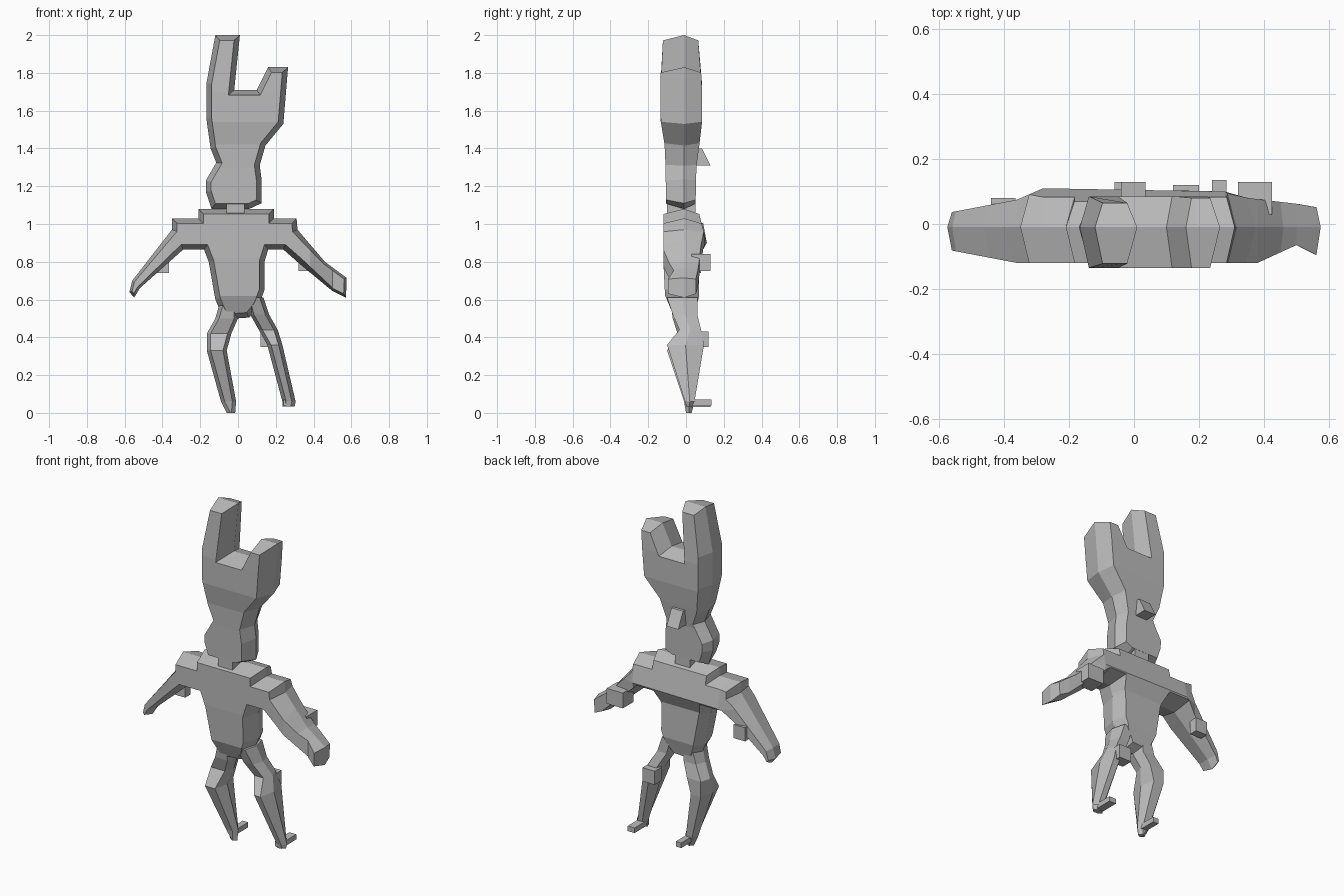
import bpy, bmesh
from mathutils import Vector

cube = bpy.data.objects.get("Cube")
if cube:
    bpy.data.objects.remove(cube, do_unlink=True)

grey = bpy.data.materials.new("plain grey")
grey.use_nodes = True
COLOUR = (0.5, 0.5, 0.5, 1)
grey.diffuse_color = COLOUR
grey.node_tree.nodes["Principled BSDF"].inputs["Base Color"].default_value = COLOUR


def lerp(table, t):
    """Piecewise linear lookup in (key, value) pairs."""
    if t <= table[0][0]:
        return table[0][1]
    for (a, va), (b, vb) in zip(table, table[1:]):
        if t <= b:
            return va + (vb - va) * (t - a) / (b - a)
    return table[-1][1]


def finish(name, bm):
    bmesh.ops.recalc_face_normals(bm, faces=bm.faces)
    mesh = bpy.data.meshes.new(name)
    bm.to_mesh(mesh)
    bm.free()
    mesh.materials.append(grey)
    obj = bpy.data.objects.new(name, mesh)
    bpy.context.collection.objects.link(obj)
    return obj


def inset(points, depth):
    """Move a clockwise outline inwards, with limited mitres."""
    result = []
    pts = [Vector(p) for p in points]
    for i, p in enumerate(pts):
        e1 = (p - pts[i - 1]).normalized()
        e2 = (pts[(i + 1) % len(pts)] - p).normalized()
        n1, n2 = Vector((e1.y, -e1.x)), Vector((e2.y, -e2.x))
        d = depth(p)
        result.append(p + (n1 + n2) * d / max(1 + n1.dot(n2), 0.5))
    return result


def slab(name, outline, depth, levels, x_levels, front, back, middle=-0.01):
    """Bevelled sheet: widest in the middle, shaped front and back."""
    bm = bmesh.new()
    inner = inset(outline, depth)
    rings = [[bm.verts.new((p[0], y, p[1])) for p in ring]
             for y, ring in ((-1, inner), (0, outline), (1, inner))]
    n = len(outline)
    for a, b in zip(rings, rings[1:]):
        for i in range(n):
            j = (i + 1) % n
            bm.faces.new((a[i], a[j], b[j], b[i]))
    bm.faces.new(rings[0])
    bm.faces.new(rings[2])
    cuts = [((0, 0, z), (0, 0, 1)) for z in levels] + [((x, 0, 0), (1, 0, 0)) for x in x_levels]
    for co, no in cuts:
        bmesh.ops.bisect_plane(bm, geom=bm.verts[:] + bm.edges[:] + bm.faces[:],
                               plane_co=co, plane_no=no)
    for v in bm.verts:
        side = v.co.y
        edge = front(v.co) if side < 0 else back(v.co)
        v.co.y = middle + (edge - middle) * abs(side)
    return finish(name, bm)


def loft(name, rings, bevel=0.02):
    """Six-sided limb from rings of (z, left x, right x, front y, back y)."""
    bm = bmesh.new()
    loops = []
    for z, x0, x1, y0, y1 in rings:
        ym = (y0 + y1) / 2
        pts = ((x0, ym), (x0 + bevel, y0), (x1 - bevel, y0),
               (x1, ym), (x1 - bevel, y1), (x0 + bevel, y1))
        loops.append([bm.verts.new((x, y, z)) for x, y in pts])
    for a, b in zip(loops, loops[1:]):
        for i in range(6):
            j = (i + 1) % 6
            bm.faces.new((a[i], a[j], b[j], b[i]))
    bm.faces.new(loops[0])
    bm.faces.new(loops[-1])
    return finish(name, bm)


def block(name, low, high, slope=0.0):
    """Box between two corners; slope lowers its far upper edge inwards."""
    bm = bmesh.new()
    bmesh.ops.create_cube(bm, size=1)
    for v in bm.verts:
        top = v.co.z > 0
        far = v.co.y > 0
        v.co = Vector([h if c > 0 else l for c, l, h in zip(v.co, low, high)])
        if top and far:
            v.co.y -= slope
    return finish(name, bm)


# Head with two uneven ears
head = [(-0.12, 2.0), (0.01, 2.0), (-0.02, 1.71), (0.1, 1.71), (0.16, 1.83), (0.265, 1.83),
        (0.24, 1.53), (0.145, 1.415), (0.115, 1.31), (0.125, 1.235), (0.125, 1.11),
        (0.06, 1.08), (-0.14, 1.08), (-0.17, 1.17), (-0.17, 1.23), (-0.115, 1.325),
        (-0.145, 1.4), (-0.167, 1.555), (-0.167, 1.745)]
head_front = [(1.08, -0.105), (1.4, -0.11), (1.55, -0.135), (1.8, -0.135), (2, -0.12)]
head_back = [(1.08, 0.05), (1.3, 0.055), (1.53, 0.085), (1.75, 0.085), (1.97, 0.065)]
slab("head_and_ears", head, lambda p: 0.028, (1.3, 1.42, 1.54, 1.7), (),
     lambda c: lerp(head_front, c.z), lambda c: lerp(head_back, c.z))
block("nose", (-0.04, 0.03, 1.31), (0.035, 0.13, 1.4), 0.045)
block("neck", (-0.06, -0.1, 1.03), (0.035, 0.05, 1.12))

# Torso with stepped shoulders and both arms
torso = [(-0.21, 1.08), (0.19, 1.08), (0.19, 1.03), (0.31, 1.03), (0.315, 0.97), (0.46, 0.8),
         (0.575, 0.715), (0.572, 0.61), (0.5, 0.645), (0.325, 0.79), (0.24, 0.865),
         (0.16, 0.865), (0.14, 0.8), (0.14, 0.65), (0.11, 0.57), (0.06, 0.505),
         (-0.075, 0.495), (-0.12, 0.6), (-0.155, 0.8), (-0.18, 0.865), (-0.29, 0.865),
         (-0.52, 0.66), (-0.55, 0.61), (-0.575, 0.64), (-0.56, 0.7), (-0.35, 0.97), (-0.35, 1.03),
         (-0.21, 1.03)]
side_front = [(-0.57, -0.08), (-0.36, -0.12), (0.38, -0.12), (0.5, -0.065), (0.56, -0.095)]
side_back = [(-0.57, 0.035), (-0.36, 0.075), (-0.28, 0.11), (0.05, 0.105), (0.28, 0.1),
             (0.35, 0.08), (0.52, 0.06), (0.57, 0.05)]
trunk_front = [(0.5, -0.06), (0.62, -0.11), (0.75, -0.12)]
trunk_back = [(0.5, 0.04), (0.62, 0.07), (0.82, 0.065), (0.9, 0.11), (1.05, 0.07)]


def body_back(c):
    side = lerp(side_back, c.x)
    return min(side, lerp(trunk_back, c.z)) if abs(c.x) < 0.3 else side


def body_front(c):
    side = lerp(side_front, c.x)
    return max(side, lerp(trunk_front, c.z)) if abs(c.x) < 0.3 else side


slab("torso_and_arms", torso, lambda p: 0.027 if abs(p.x) < 0.45 else 0.013,
     (0.62, 0.82, 0.9), (-0.36, -0.28, 0.28, 0.38, 0.5), body_front, body_back)

# Legs, with the knees pushed forward and back
loft("right_leg", [(0.57, -0.1, 0.0, -0.08, 0.05), (0.5, -0.12, -0.0, -0.07, 0.05),
                   (0.42, -0.165, -0.035, -0.045, 0.07), (0.33, -0.165, -0.06, -0.1, 0.07),
                   (0.06, -0.09, -0.01, -0.01, 0.045), (0.0, -0.06, -0.015, 0.0, 0.03)])
loft("left_leg", [(0.61, 0.04, 0.135, -0.1, 0.06), (0.52, 0.065, 0.165, -0.07, 0.06),
                  (0.44, 0.11, 0.21, -0.035, 0.08), (0.36, 0.155, 0.235, -0.1, 0.095),
                  (0.06, 0.235, 0.305, -0.005, 0.045), (0.035, 0.235, 0.3, 0.0, 0.035)])

# Narrow feet pointing backwards
block("right_foot", (-0.06, 0.0, 0.03), (-0.025, 0.13, 0.06))
block("left_foot", (0.24, 0.0, 0.04), (0.285, 0.135, 0.07))

# Small pads on the elbows and knee
block("left_elbow_pad", (0.32, 0.03, 0.75), (0.425, 0.13, 0.84))
block("right_elbow_pad", (-0.44, 0.03, 0.74), (-0.365, 0.08, 0.82))
block("left_knee_pad", (0.12, 0.05, 0.35), (0.2, 0.12, 0.43))
